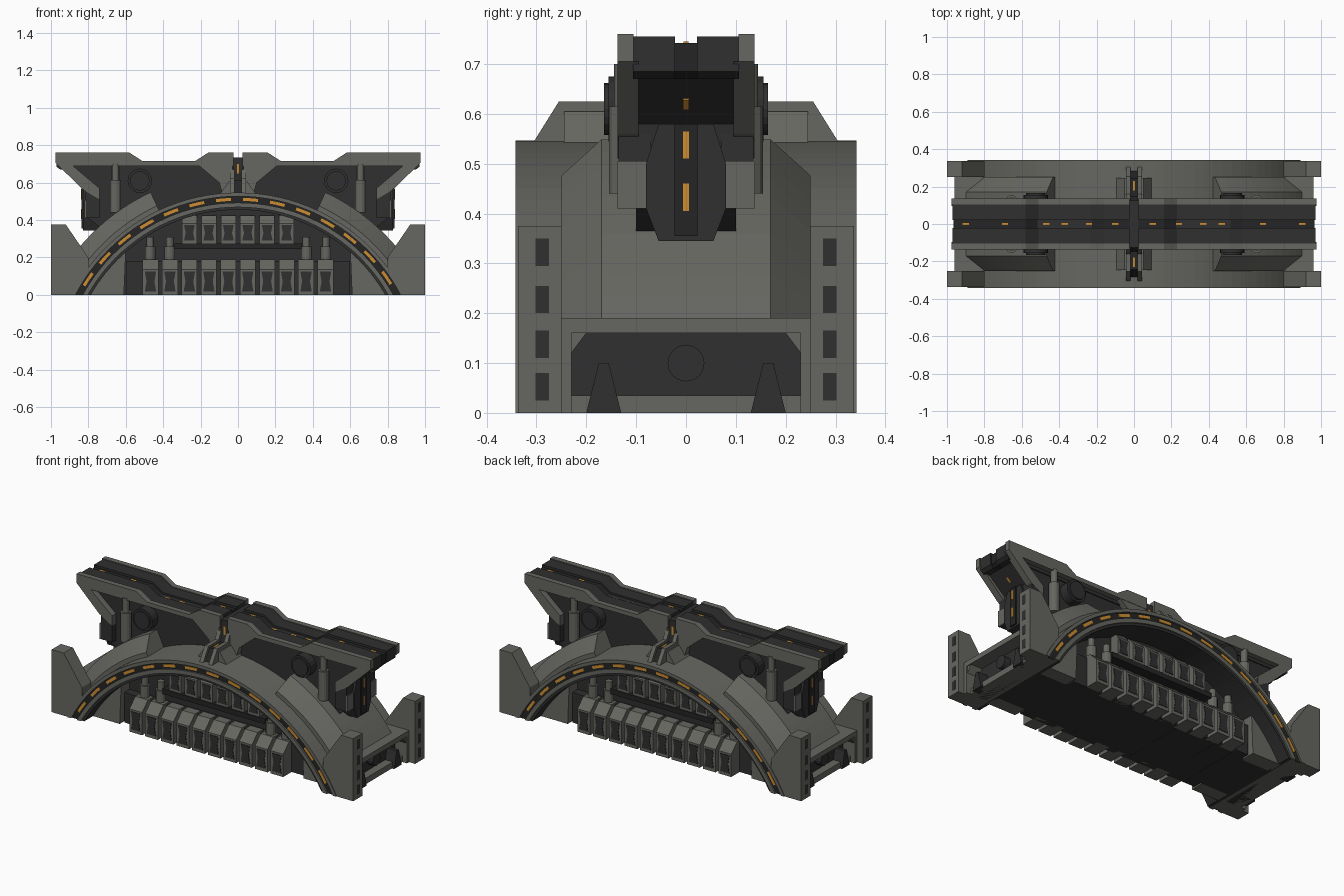
import bpy, bmesh, math

if "Cube" in bpy.data.objects:
    bpy.data.objects.remove(bpy.data.objects["Cube"])

def material(name, rgb):
    m = bpy.data.materials.new(name)
    m.diffuse_color = (*rgb, 1)
    m.use_nodes = True
    m.node_tree.nodes["Principled BSDF"].inputs["Base Color"].default_value = m.diffuse_color
    return m

LIGHT = material("warm grey armour", (0.133, 0.133, 0.119))
DARK = material("charcoal metal", (0.029, 0.029, 0.029))
BLACK = material("black trim", (0.018, 0.018, 0.018))
GLOW = material("amber light", (0.62, 0.27, 0.03))
CZ = -0.453  # height of the arch centre

def finish(name, bm, mat, mx, my):
    bmesh.ops.recalc_face_normals(bm, faces=bm.faces)
    me = bpy.data.meshes.new(name)
    bm.to_mesh(me)
    bm.free()
    me.materials.append(mat)
    ob = bpy.data.objects.new(name, me)
    bpy.context.collection.objects.link(ob)
    if mx or my:
        mod = ob.modifiers.new("mirror", 'MIRROR')
        mod.use_axis = (mx, my, False)
        mod.use_mirror_merge = False
    return ob

def loft(name, rings, mat, mx=False, my=False):
    """Join equal cross-sections with quads and cap both ends."""
    bm = bmesh.new()
    rows = [[bm.verts.new(p) for p in r] for r in rings]
    n = len(rows[0])
    for a, b in zip(rows, rows[1:]):
        for i in range(n):
            bm.faces.new((a[i], a[(i + 1) % n], b[(i + 1) % n], b[i]))
    bm.faces.new(rows[0])
    bm.faces.new(rows[-1][::-1])
    return finish(name, bm, mat, mx, my)

def prism(name, pts, lo, hi, mat, axis='y', mx=False, my=False):
    if axis == 'y':
        rings = [[(a, d, b) for a, b in pts] for d in (lo, hi)]
    elif axis == 'x':
        rings = [[(d, a, b) for a, b in pts] for d in (lo, hi)]
    else:
        rings = [[(a, b, d) for a, b in pts] for d in (lo, hi)]
    return loft(name, rings, mat, mx, my)

def box(name, x, y, z, mat, mx=False, my=False):
    return prism(name, [(x[0], z[0]), (x[1], z[0]), (x[1], z[1]), (x[0], z[1])],
                 y[0], y[1], mat, 'y', mx, my)

def disc(name, a, b, r, lo, hi, mat, axis, mx=False, my=False, n=16):
    pts = [(a + r * math.cos(2 * math.pi * i / n), b + r * math.sin(2 * math.pi * i / n))
           for i in range(n)]
    return prism(name, pts, lo, hi, mat, axis, mx, my)

def sweep(name, section, mat, a0=None, a1=None, n=40, mx=False, my=False):
    """Sweep (y, radius) points round the arch; without angles it ends on the ground."""
    rings = []
    for i in range(n + 1):
        ring = []
        for y, r in section:
            s = math.asin(-CZ / r) if a0 is None else math.radians(a0)
            e = math.pi - s if a1 is None else math.radians(a1)
            t = s + (e - s) * i / n
            ring.append((r * math.cos(t), y, CZ + r * math.sin(t)))
        rings.append(ring)
    return loft(name, rings, mat, mx, my)

def band(y0, y1, r0, r1):
    return [(y0, r0), (y1, r0), (y1, r1), (y0, r1)]

# Arched vault, dark lining and lit groove sunk into each rim
sweep("vault_shell", band(-0.328, 0.328, 0.925, 1.0), LIGHT)
sweep("vault_lining", band(-0.333, 0.333, 0.908, 0.925), DARK)
sweep("rim_inner_lip", band(0.328, 0.342, 0.922, 0.946), LIGHT, my=True)
sweep("rim_outer_lip", band(0.328, 0.342, 0.980, 1.0), LIGHT, my=True)
sweep("rim_groove", band(0.327, 0.332, 0.946, 0.980), BLACK, my=True)
for i in range(14):
    a = 32 + i * 8.6
    sweep("rim_light", band(0.331, 0.336, 0.956, 0.972), GLOW, a, a + 4.8, 3, my=True)

# Inner wall under the vault
s = math.asin(-CZ / 0.91)
wall = [(0.91 * math.cos(s + (math.pi - 2 * s) * i / 24),
         max(0, CZ + 0.91 * math.sin(s + (math.pi - 2 * s) * i / 24))) for i in range(25)]
prism("inner_wall", wall, -0.17, 0.17, DARK)
box("pod_step", (-0.6, 0.6), (-0.22, 0.22), (0, 0.18), DARK)
box("upper_shelf", (-0.34, 0.34), (-0.23, 0.23), (0.245, 0.275), BLACK)
prism("inner_side_panel", [(0.61, 0), (0.80, 0), (0.735, 0.1), (0.6, 0.24)],
      0.16, 0.25, LIGHT, mx=True, my=True)

# Raised seams dividing the underside into panels
for i in range(9):
    x = (i - 4) * 0.13
    box("underside_seam", (x - 0.006, x + 0.006), (-0.19, 0.19), (-0.0, 0.004), BLACK)

# Two rows of pods with dark windows
def pods(count, pitch, z, h, y, depth, w):
    for i in range(count):
        c = (i - (count - 1) / 2) * pitch
        prof = [(y - depth, z), (y, z), (y, z + h * 0.72), (y - depth * 0.5, z + h), (y - depth, z + h)]
        prism("pod", prof, c - w / 2, c + w / 2, LIGHT, 'x', my=True)
        k = w * 0.36
        m, q = z + h * 0.10, z + h * 0.66
        mid = (m + q) / 2
        win = [(c - k, m), (c + k, m), (c + k * 0.7, mid), (c + k, q), (c - k, q), (c - k * 0.7, mid)]
        prism("pod_window", win, y - 0.002, y + 0.003, DARK, my=True)

pods(10, 0.104, 0, 0.19, 0.30, 0.11, 0.084)
pods(6, 0.104, 0.275, 0.15, 0.225, 0.07, 0.08)
for x in (0.365, 0.47):
    disc("inner_post", x, 0.21, 0.028, 0.17, 0.26, LIGHT, 'z', True, True, 12)
    disc("inner_post_cap", x, 0.21, 0.019, 0.26, 0.31, LIGHT, 'z', True, True, 12)

# Chamfered shoulder armour over each haunch
sweep("shoulder_armour", [(-0.25, 0.98), (0.25, 0.98), (0.25, 1.025), (0.17, 1.105),
                          (-0.17, 1.105), (-0.25, 1.025)], LIGHT, 35.5, 65, 10, mx=True)

# Corner towers with window slots
prism("corner_tower", [(1, 0), (1, 0.375), (0.92, 0.375), (0.80, 0.20), (0.80, 0.13), (0.87, 0)],
      0.25, 0.337, LIGHT, mx=True, my=True)
for z in (0.025, 0.11, 0.20, 0.295):
    box("tower_window", (0.998, 1.001), (0.275, 0.302), (z, z + 0.055), DARK, True, True)

# End bays
box("bay_roof", (0.76, 0.96), (-0.25, 0.25), (0.16, 0.19), LIGHT, True)
box("bay_side", (0.84, 0.96), (0.23, 0.25), (0, 0.16), LIGHT, True, True)
prism("bay_corner", [(0.23, 0.12), (0.23, 0.16), (0.20, 0.16)], 0.86, 0.955, LIGHT, 'x', True, True)
box("bay_back", (0.83, 0.88), (-0.23, 0.23), (0, 0.16), DARK, True)
box("bay_sill", (0.86, 0.93), (-0.23, 0.23), (0, 0.035), LIGHT, True)
prism("bay_gusset", [(0.13, 0), (0.20, 0), (0.175, 0.10), (0.155, 0.10)],
      0.87, 0.945, DARK, 'x', True, True)
disc("bay_port", 0, 0.10, 0.037, 0.87, 0.92, DARK, 'x', True)

# Top beam: light side plates, dark rails and a sunken channel
def beam(drop, bottom, end):
    return [(0.025, 0.76 - drop), (0.16, 0.76 - drop), (0.23, 0.715 - drop), (0.51, 0.715 - drop),
            (0.58, 0.76 - drop), (end, 0.76 - drop), (end, bottom + 0.015), (end - 0.02, bottom),
            (0.025, bottom)]

prism("beam_side_plate", beam(0, 0.69, 0.975), 0.105, 0.137, LIGHT, mx=True, my=True)
prism("beam_rail", beam(0.005, 0.67, 0.97), 0.022, 0.106, DARK, mx=True, my=True)
prism("beam_channel", beam(0.018, 0.67, 0.965), -0.022, 0.022, BLACK, mx=True)
for x, z in ((0.10, 0.742), (0.24, 0.697), (0.37, 0.697), (0.47, 0.697), (0.69, 0.742), (0.90, 0.742)):
    box("channel_light", (x - 0.017, x + 0.017), (-0.005, 0.005), (z - 0.003, z + 0.003), GLOW, True)

# Web wall and frame struts below the beam
prism("web_wall", [(0, 0.50), (0, 0.70), (0.95, 0.70), (0.815, 0.58), (0.80, 0.41), (0.70, 0.33),
                   (0.5, 0.42)], -0.10, 0.10, DARK, mx=True)
prism("outer_strut", [(0.975, 0.705), (0.90, 0.705), (0.74, 0.57), (0.74, 0.51), (0.825, 0.56)],
      0.095, 0.137, LIGHT, mx=True, my=True)
prism("inner_strut", [(0.03, 0.70), (0.22, 0.70), (0.10, 0.60), (0.08, 0.53), (0.03, 0.53)],
      0.095, 0.135, LIGHT, mx=True, my=True)
box("strut_foot", (0.74, 0.815), (0.07, 0.135), (0.41, 0.56), DARK, True, True)
box("strut_foot_plate", (0.813, 0.822), (0.07, 0.137), (0.41, 0.505), LIGHT, True, True)
disc("web_knob", 0.525, 0.61, 0.065, 0.09, 0.155, DARK, 'y', True, True, 20)
disc("web_knob_cap", 0.525, 0.61, 0.052, 0.15, 0.165, DARK, 'y', True, True, 20)
disc("piston", 0.655, 0.125, 0.03, 0.44, 0.615, LIGHT, 'z', True, True, 14)
disc("piston_rod", 0.655, 0.125, 0.019, 0.61, 0.70, LIGHT, 'z', True, True, 12)

# End fins with amber slots
prism("end_fin", [(-0.055, 0.345), (0.055, 0.345), (0.08, 0.41), (0.08, 0.50), (0.055, 0.58),
                  (-0.055, 0.58), (-0.08, 0.50), (-0.08, 0.41)], 0.74, 0.828, DARK, 'x', True)
box("end_fin_ridge", (0.82, 0.836), (-0.023, 0.023), (0.355, 0.58), BLACK, True)
for z in (0.405, 0.51):
    box("fin_light", (0.834, 0.839), (-0.006, 0.006), (z, z + 0.055), GLOW, True)
for x, z in ((0.85, 0.612), (0.92, 0.674)):
    prism("underside_light", [(x, z), (x + 0.022, z + 0.02), (x + 0.025, z + 0.016),
                              (x + 0.003, z - 0.004)], -0.006, 0.006, GLOW, mx=True)

# Central bracket bridging the beam to the vault
rib = [(0, 0.50), (0.305, 0.50), (0.305, 0.545), (0.255, 0.625), (0.16, 0.625), (0.135, 0.67), (0, 0.67)]
prism("bracket_cheek", rib, 0.018, 0.042, LIGHT, 'x', True, True)
prism("bracket_core", [(y - 0.012 if y else 0, z - 0.012) for y, z in rib], -0.02, 0.02, BLACK, 'x', my=True)
box("bracket_crown", (-0.026, 0.026), (-0.125, 0.125), (0.55, 0.735), DARK)
prism("bracket_base", [(-0.11, 0.52), (0.11, 0.52), (0.05, 0.605), (-0.05, 0.605)],
      0.10, 0.245, LIGHT, my=True)
box("bracket_light", (-0.006, 0.006), (0.18, 0.23), (0.610, 0.617), GLOW, my=True)
box("crown_light", (-0.006, 0.006), (0.122, 0.128), (0.65, 0.70), GLOW, my=True)
